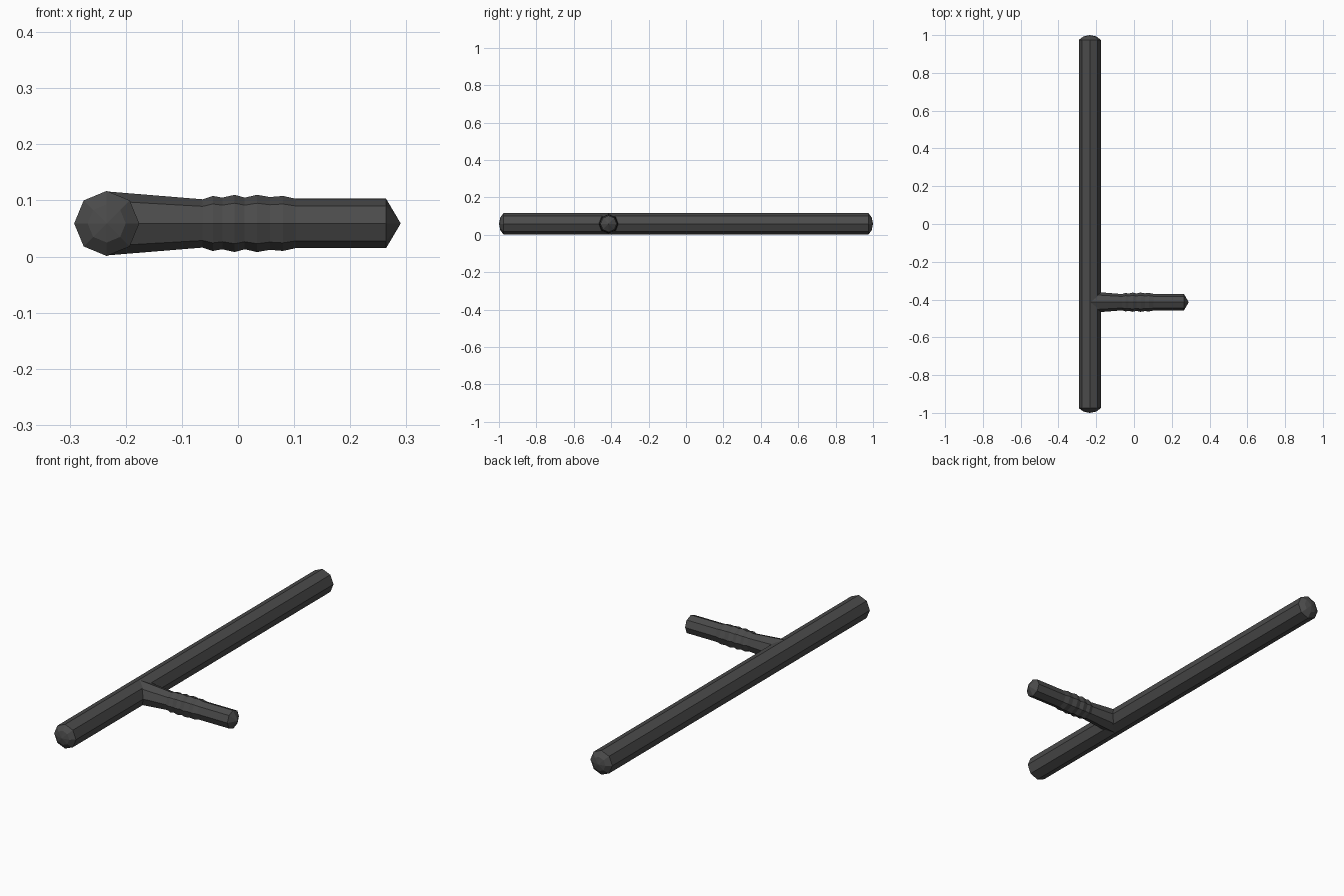
import bpy, bmesh, math
from mathutils import Vector

if "Cube" in bpy.data.objects:
    bpy.data.objects.remove(bpy.data.objects["Cube"])

SIDES = 8
ZC = 0.059

mat = bpy.data.materials.new("dark_grey")
mat.diffuse_color = (0.07, 0.07, 0.07, 1)
mat.use_nodes = True
mat.node_tree.nodes["Principled BSDF"].inputs["Base Color"].default_value = mat.diffuse_color


def lathe(name, profile, origin, axis):
    """Octagonal tube along x or y from (distance, radius) pairs; radius 0 makes a tip."""
    bm = bmesh.new()
    d = Vector((1, 0, 0)) if axis == "x" else Vector((0, 1, 0))
    side = Vector((0, 1, 0)) if axis == "x" else Vector((1, 0, 0))
    up = Vector((0, 0, 1))
    rings = []
    for t, r in profile:
        c = Vector(origin) + d * t
        if r == 0:
            rings.append([bm.verts.new(c)] * SIDES)
            continue
        rings.append([bm.verts.new(c + side * (r * math.cos(a)) + up * (r * math.sin(a)))
                      for a in (2 * math.pi * k / SIDES for k in range(SIDES))])
    for a, b in zip(rings, rings[1:]):
        for k in range(SIDES):
            n = (k + 1) % SIDES
            quad = list(dict.fromkeys((a[k], a[n], b[n], b[k])))
            bm.faces.new(quad)
    bmesh.ops.recalc_face_normals(bm, faces=bm.faces)
    me = bpy.data.meshes.new(name)
    bm.to_mesh(me)
    bm.free()
    me.materials.append(mat)
    ob = bpy.data.objects.new(name, me)
    bpy.context.collection.objects.link(ob)
    return ob


# Long shaft with low domed ends
R = 0.058
end = [(1.0, 0), (0.993, 0.034), (0.975, R)]
lathe("shaft", [(-t, r) for t, r in end] + end[::-1], (-0.234, 0, ZC), "y")

# Side handle: flared root, ribbed grip, pointed end
lathe("side_handle", [
    (-0.234, 0), (-0.234, 0.057), (-0.063, 0.043),
    (-0.045, 0.049), (-0.028, 0.046), (-0.006, 0.051), (0.012, 0.046),
    (0.034, 0.051), (0.057, 0.047), (0.08, 0.049), (0.103, 0.044),
    (0.264, 0.044), (0.29, 0)], (0, -0.414, ZC), "x")
